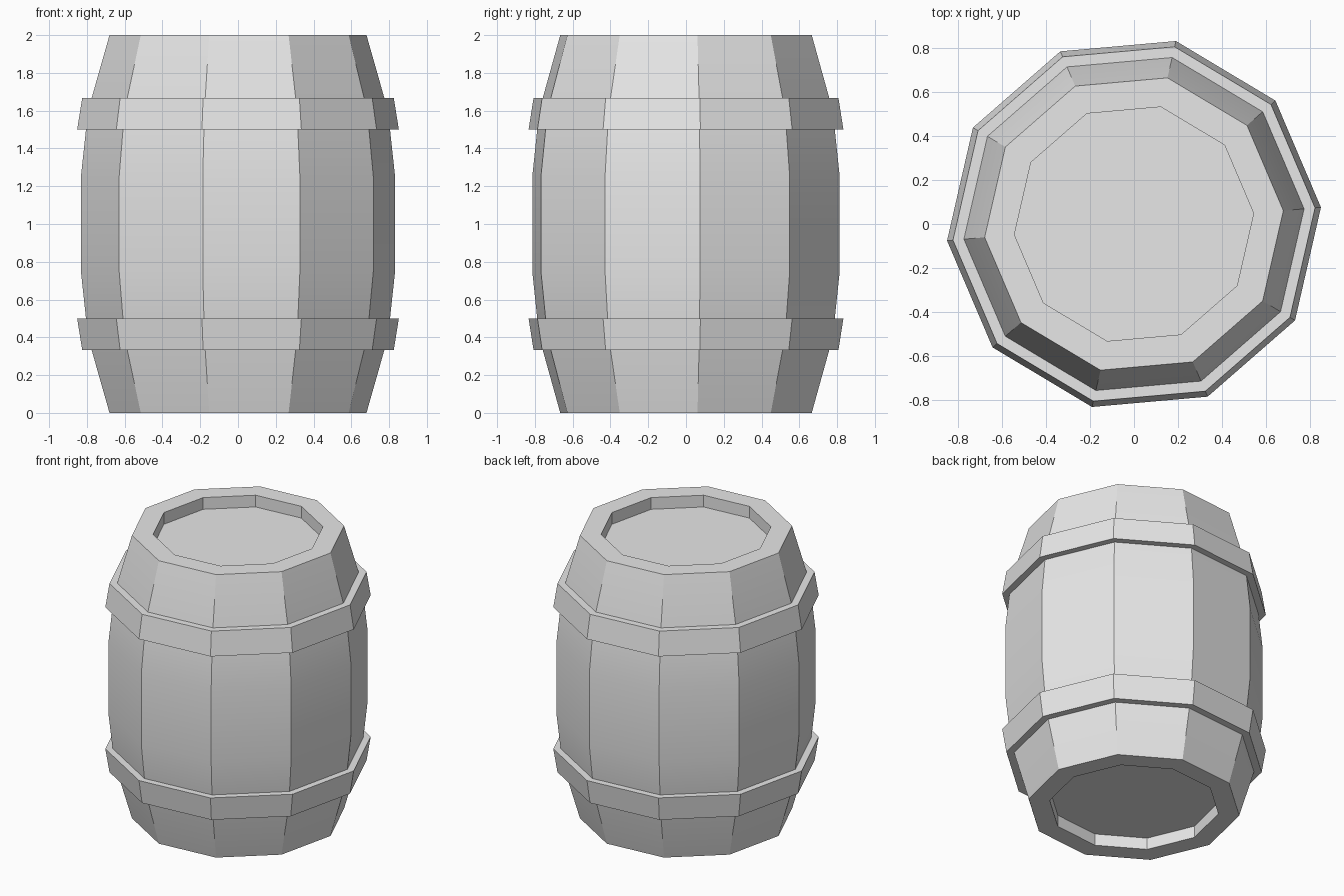
import bpy, bmesh, math

if "Cube" in bpy.data.objects:
    bpy.data.objects.remove(bpy.data.objects["Cube"])

SIDES = 10
OFFSET = math.radians(5.1)

grey = bpy.data.materials.new("plain_grey")
grey.diffuse_color = (0.8, 0.8, 0.8, 1)
grey.use_nodes = True
grey.node_tree.nodes["Principled BSDF"].inputs["Base Color"].default_value = grey.diffuse_color


def lathe(name, profile, closed):
    """Spin an (r, z) profile into a ten-sided solid; open profiles get end caps."""
    bm = bmesh.new()
    rings = []
    for r, z in profile:
        rings.append([bm.verts.new((r * math.cos(OFFSET + i * math.tau / SIDES),
                                    r * math.sin(OFFSET + i * math.tau / SIDES), z))
                      for i in range(SIDES)])
    pairs = list(zip(rings, rings[1:]))
    if closed:
        pairs.append((rings[-1], rings[0]))
    else:
        bm.faces.new(rings[0])
        bm.faces.new(rings[-1])
    for a, b in pairs:
        for i in range(SIDES):
            j = (i + 1) % SIDES
            bm.faces.new((a[i], a[j], b[j], b[i]))
    bmesh.ops.recalc_face_normals(bm, faces=bm.faces)
    mesh = bpy.data.meshes.new(name)
    bm.to_mesh(mesh)
    bm.free()
    mesh.materials.append(grey)
    obj = bpy.data.objects.new(name, mesh)
    bpy.context.collection.objects.link(obj)
    bpy.ops.object.select_all(action='DESELECT')
    obj.select_set(True)
    bpy.context.view_layer.objects.active = obj
    bpy.ops.object.shade_smooth_by_angle(angle=math.radians(25))
    return obj


# Barrel body with recessed lids at both ends
lower = [(0.547, 0.083), (0.547, 0), (0.683, 0), (0.778, 0.333), (0.808, 0.5), (0.835, 0.75)]
upper = [(r, 2 - z) for r, z in reversed(lower)]
lathe("barrel_body", lower + upper, closed=False)

# Hoops, mirrored about the middle
hoop = [(0.765, 0.333), (0.828, 0.333), (0.855, 0.5), (0.795, 0.5)]
lathe("lower_hoop", hoop, closed=True)
lathe("upper_hoop", [(r, 2 - z) for r, z in hoop], closed=True)
